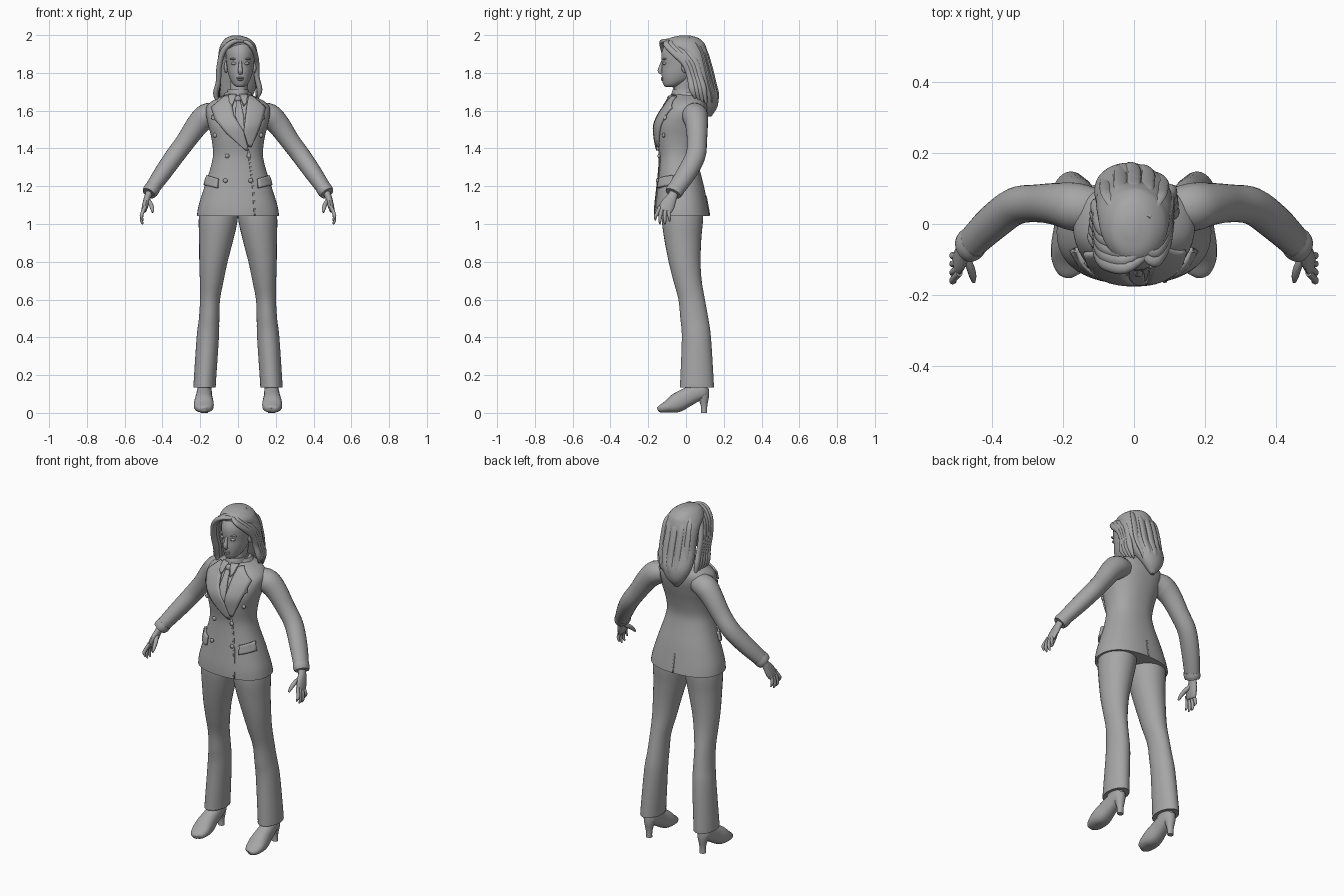
import bpy, bmesh, math
from mathutils import Vector

grey = bpy.data.materials.new("plain grey")
grey.diffuse_color = (0.38, 0.38, 0.38, 1)


def finish(name, verts, faces, mirror=False, thick=0):
    me = bpy.data.meshes.new(name)
    me.from_pydata([tuple(v) for v in verts], [], faces)
    bm = bmesh.new()
    bm.from_mesh(me)
    bmesh.ops.recalc_face_normals(bm, faces=bm.faces)
    bm.to_mesh(me)
    bm.free()
    me.materials.append(grey)
    ob = bpy.data.objects.new(name, me)
    bpy.context.collection.objects.link(ob)
    if thick:
        m = ob.modifiers.new("thickness", 'SOLIDIFY')
        m.thickness, m.offset = thick, 0
    if mirror:
        m = ob.modifiers.new("mirror", 'MIRROR')
        m.use_mirror_merge = False
    bpy.ops.object.select_all(action='DESELECT')
    ob.select_set(True)
    bpy.context.view_layer.objects.active = ob
    bpy.ops.object.shade_smooth_by_angle(angle=math.radians(45))
    return ob


def smooth(rows, k=4):
    """Catmull-Rom interpolation of number tuples."""
    out = []
    for i in range(len(rows) - 1):
        p0, p1 = rows[max(i - 1, 0)], rows[i]
        p2, p3 = rows[i + 1], rows[min(i + 2, len(rows) - 1)]
        for j in range(k):
            t = j / k
            out.append(tuple(b + .5 * t * (c - a + t * (2*a - 5*b + 4*c - d + t * (3*(b - c) + d - a)))
                             for a, b, c, d in zip(p0, p1, p2, p3)))
    return out + [rows[-1]]


def skin(name, rings, **kw):
    n = len(rings[0])
    faces = [(i*n + j, i*n + (j+1) % n, (i+1)*n + (j+1) % n, (i+1)*n + j)
             for i in range(len(rings) - 1) for j in range(n)]
    faces += [tuple(range(n)), tuple(range((len(rings)-1)*n, len(rings)*n))]
    return finish(name, [p for r in rings for p in r], faces, **kw)


def oval(n, e):
    """Unit superellipse with exponent e."""
    for i in range(n):
        c, s = math.cos(2*math.pi*i/n), math.sin(2*math.pi*i/n)
        yield math.copysign(abs(c)**(2/e), c), math.copysign(abs(s)**(2/e), s)


def loft(name, rows, n=32, e=2, **kw):
    """Stack of level rings: z, centre x, half width, front y, back y."""
    return skin(name, [[(cx + rx*c, (f+b)/2 + (b-f)/2*s, z) for c, s in oval(n, e)]
                       for z, cx, rx, f, b in smooth(rows)], **kw)


def tube(name, rows, ref=(1, 0, 0), n=16, e=2, floor=-1, **kw):
    """Sweep along x, y, z with radius along ref and radius across it."""
    pts, rings = smooth(rows), []
    for i, p in enumerate(pts):
        t = (Vector(pts[min(i+1, len(pts)-1)][:3]) - Vector(pts[max(i-1, 0)][:3])).normalized()
        a = Vector(ref)
        a = (a - a.dot(t)*t).normalized()
        b = t.cross(a)
        ring = [Vector(p[:3]) + a*p[3]*c + b*p[4]*s for c, s in oval(n, e)]
        rings.append([(v.x, v.y, max(v.z, floor)) for v in ring])
    return skin(name, rings, **kw)


def ball(name, loc, size, mirror=False):
    rings = [[(loc[0] + size[0]*c*math.sin(a), loc[1] + size[1]*s*math.sin(a), loc[2] - size[2]*math.cos(a))
              for c, s in oval(16, 2)] for a in [math.pi*(i+.15)/10.3 for i in range(11)]]
    return skin(name, rings, mirror=mirror)


# Jacket body
TORSO = [(1.042, 0, .218, -.17, .125), (1.1, 0, .208, -.168, .115), (1.2, 0, .177, -.157, .095),
         (1.3, 0, .145, -.147, .07), (1.37, 0, .132, -.145, .06), (1.45, 0, .14, -.158, .075),
         (1.52, 0, .157, -.162, .095), (1.58, 0, .17, -.138, .11), (1.62, 0, .167, -.112, .112),
         (1.65, 0, .138, -.092, .106), (1.675, 0, .09, -.074, .092), (1.69, 0, .055, -.055, .07)]
E = 2.3
loft("jacket_body", TORSO, n=48, e=E)


def surf(x, z, side=-1):
    rows = smooth(TORSO, 8)
    for a, b in zip(rows, rows[1:]):
        if a[0] <= z <= b[0]:
            t = (z - a[0]) / (b[0] - a[0])
            _, _, rx, f, k = [p + (q - p)*t for p, q in zip(a, b)]
            return (f+k)/2 + side*(k-f)/2*(1 - min(abs(x)/rx, .98)**E)**(1/E)
    return 0


def plate(name, left, right, lift=.006, thick=.014, side=-1, mirror=False, k=5, m=6):
    """Cloth strip between two x, z lines, laid on the jacket."""
    def dense(l):
        return [tuple(p + (q - p)*j/k for p, q in zip(a, b)) for a, b in zip(l, l[1:]) for j in range(k)] + [l[-1]]
    verts = []
    for a, b in zip(dense(left), dense(right)):
        for j in range(m + 1):
            x, z = (p + (q - p)*j/m for p, q in zip(a, b))
            verts.append((x, surf(x, z, side) + side*lift, z))
    rows = len(verts)//(m+1)
    faces = [(i*(m+1)+j, i*(m+1)+j+1, (i+1)*(m+1)+j+1, (i+1)*(m+1)+j) for i in range(rows-1) for j in range(m)]
    return finish(name, verts, faces, thick=thick, mirror=mirror)


# Lapels, front edge, pockets, buttons, back vent
plate("right_lapel", [(-.05, 1.675), (-.03, 1.62), (-.02, 1.57), (.03, 1.49), (.055, 1.39)],
      [(-.07, 1.675), (-.14, 1.615), (-.118, 1.55), (-.06, 1.48), (.04, 1.39)])
plate("left_lapel", [(.055, 1.675), (.045, 1.62), (.04, 1.57), (.03, 1.49), (.055, 1.41)],
      [(.075, 1.675), (.145, 1.615), (.128, 1.55), (.105, 1.49), (.068, 1.41)])
plate("front_edge", [(.05, 1.39), (.075, 1.2), (.085, 1.045)], [(.058, 1.39), (.083, 1.2), (.093, 1.045)], .001, .006)
plate("hip_pocket_flap", [(.105, 1.24), (.108, 1.19)], [(.166, 1.258), (.176, 1.205)], .008, .016, mirror=True)
plate("chest_pocket", [(.075, 1.555), (.078, 1.535)], [(.135, 1.575), (.138, 1.555)], .004, .012, mirror=True)
plate("back_vent", [(-.003, 1.15), (-.003, 1.045)], [(.003, 1.15), (.005, 1.045)], .001, .006, side=1)
for i, (x, z) in enumerate([(.122, 1.47), (.058, 1.36), (.067, 1.23)]):
    ball("button_%d" % i, (x, surf(x, z) - .005, z), (.012, .008, .012), mirror=True)

# Shirt, collars and tie
loft("jacket_collar", [(1.655, 0, .085, -.06, .10), (1.68, 0, .077, -.06, .092), (1.70, 0, .066, -.05, .078)])
loft("shirt_collar", [(1.66, 0, .062, -.08, .07), (1.69, 0, .058, -.077, .062), (1.712, 0, .056, -.07, .058)])
plate("shirt_collar_point", [(.008, 1.684), (.03, 1.625)], [(.05, 1.684), (.045, 1.64)], .01, .012, mirror=True)
plate("tie_blade", [(-.01, 1.65), (-.014, 1.57), (.018, 1.49)], [(.012, 1.65), (.03, 1.57), (.034, 1.49)], .005, .014)
ball("tie_knot", (0, -.088, 1.66), (.018, .014, .02))

# Sleeves, cuffs and hands
tube("sleeve", [(.11, .04, 1.585, .06, .055), (.165, .048, 1.572, .068, .066), (.215, .056, 1.525, .06, .06),
                (.275, .058, 1.44, .053, .052), (.335, .05, 1.36, .053, .05), (.40, .002, 1.268, .052, .046),
                (.462, -.058, 1.178, .045, .038)], ref=(0, 1, 0), n=24, mirror=True)
tube("cuff", [(.452, -.05, 1.19, .047, .041), (.463, -.06, 1.175, .048, .042), (.472, -.068, 1.162, .044, .037)],
     ref=(0, 1, 0), n=24, mirror=True)
tube("palm", [(.465, -.06, 1.175, .024, .019), (.478, -.073, 1.145, .027, .018), (.489, -.095, 1.105, .038, .017),
              (.497, -.11, 1.075, .037, .014), (.5, -.113, 1.066, .03, .009)], ref=(0, 1, 0), mirror=True)
for i, (y0, y1, z1) in enumerate([(-.138, -.162, 1.02), (-.122, -.138, 1.0), (-.104, -.112, .998), (-.087, -.087, 1.015)]):
    tube("finger_%d" % i, [(.492, y0, 1.092, .01, .01), (.508, (y0+y1)/2 - .004, 1.055, .01, .01),
                           (.511, y1, z1 + .02, .0085, .0085), (.503, y1, z1, .004, .004)], n=10, ref=(0, 1, 0), mirror=True)
tube("thumb", [(.478, -.085, 1.13, .012, .012), (.462, -.12, 1.105, .012, .012), (.454, -.148, 1.08, .01, .01),
               (.452, -.163, 1.062, .005, .005)], n=10, ref=(0, 1, 0), mirror=True)

# Trousers
loft("trouser_leg", [(.14, .176, .059, -.032, .147), (.16, .176, .059, -.031, .147), (.4, .16, .059, -.022, .132),
                     (.5, .153, .054, -.03, .118), (.6, .148, .053, -.04, .1), (.7, .139, .063, -.067, .083),
                     (.8, .13, .075, -.092, .077), (.92, .115, .091, -.115, .081), (1.02, .105, .103, -.128, .09),
                     (1.1, .1, .1, -.125, .09)], mirror=True)

# Heeled shoes
tube("shoe", [(.178, -.147, .016, .012, .012), (.18, -.135, .021, .036, .02), (.181, -.1, .032, .051, .032),
              (.181, -.055, .05, .052, .05), (.18, 0, .08, .044, .05), (.178, .05, .105, .04, .047),
              (.178, .095, .12, .034, .042), (.178, .112, .125, .018, .03)], n=24, e=2.3, floor=.002, mirror=True)
loft("shoe_heel", [(0, .178, .018, .08, .112), (.04, .178, .019, .078, .113), (.09, .178, .03, .058, .122),
                   (.13, .178, .034, .04, .122)], n=20, mirror=True)
loft("ankle", [(.09, .178, .034, -.005, .105), (.15, .177, .037, .0, .115), (.2, .176, .035, .02, .11)], mirror=True)

# Neck, head and face
HX = .012
loft("neck", [(1.64, 0, .056, -.06, .06), (1.7, .003, .048, -.062, .05), (1.74, .006, .047, -.058, .055), (1.79, .01, .05, -.05, .06)])
loft("head", [(1.724, HX, .016, -.106, -.06), (1.735, HX, .034, -.118, -.03), (1.76, HX, .051, -.126, .02),
              (1.80, HX, .065, -.129, .06), (1.84, HX, .072, -.127, .08), (1.88, HX, .076, -.131, .09),
              (1.92, HX, .075, -.126, .09), (1.96, HX, .058, -.1, .07), (1.98, HX, .025, -.05, .03)])
tube("nose", [(HX, -.122, 1.868, .008, .006), (HX, -.131, 1.84, .009, .009), (HX, -.138, 1.812, .013, .012),
              (HX, -.13, 1.796, .011, .008)], n=12)
for s in (-1, 1):
    ball("eye", (HX + s*.032, -.113, 1.85), (.016, .011, .008))
    ball("brow", (HX + s*.034, -.113, 1.874), (.022, .012, .005))
    ball("ear", (HX + s*.075, -.005, 1.83), (.011, .02, .03))
ball("upper_lip", (HX, -.125, 1.773), (.021, .009, .005))
ball("lower_lip", (HX, -.124, 1.764), (.018, .009, .006))

# Hair mass
loft("back_hair", [(1.57, -.025, .012, .115, .135), (1.62, -.02, .058, .09, .166), (1.68, -.014, .092, .05, .172),
                   (1.74, -.006, .106, .028, .155), (1.80, 0, .108, .005, .136), (1.86, 0, .107, -.015, .122),
                   (1.905, 0, .103, -.05, .115), (1.935, 0, .097, -.098, .107), (1.96, 0, .085, -.11, .095),
                   (1.985, -.005, .058, -.085, .065), (1.998, -.01, .02, -.03, .02)], n=40)
# Fringe swept across the forehead and down the right side
for i in range(5):
    d = i * .022
    tube("right_lock_%d" % i, [(.035, -.085 + d, 1.965 + .15*d, .012, .008), (-.025, -.122 + d, 1.965 + .1*d, .018, .013),
                               (-.078, -.112 + d, 1.915, .02, .015), (-.1, -.088 + d, 1.83, .02, .014),
                               (-.104, -.06 + d, 1.75, .02, .014), (-.118 + .1*d, -.035 + d, 1.69, .018, .014),
                               (-.105, -.025 + d, 1.635 - .2*d, .005, .004)], ref=(0, 1, 0), n=12)
# Locks swept behind the left ear
for i in range(4):
    d = i * .024
    tube("left_lock_%d" % i, [(.03, -.09 + d, 1.967 + .15*d, .012, .008), (.062, -.105 + d, 1.952, .017, .012),
                              (.09, -.06 + d, 1.905, .019, .013), (.1, -.005 + d*.8, 1.85, .018, .013),
                              (.1, .022 + d*.7, 1.78, .018, .014), (.115 - .1*d, .035 + d*.8, 1.71, .018, .014),
                              (.105 - .2*d, .05 + d*.8, 1.665 - .4*d, .005, .004)], ref=(0, 1, 0), n=12)
# Raised strands down the back
for i, x in enumerate((-.07, -.035, 0, .035, .07)):
    q = 1 - (x / .11)**2
    tube("back_strand_%d" % i, [(x*.5, .02, 1.985, .012, .005), (x, .045 + .05*q, 1.93, .018, .008),
                                (x*1.1, .06 + .065*q, 1.85, .02, .01), (x*1.1, .075 + .075*q, 1.75, .02, .01),
                                (x*.9 - .01, .1 + .065*q, 1.67, .017, .01),
                                (x*.6 - .02, .115 + .025*q, 1.585 + abs(x)*.4, .005, .004)], n=12)
